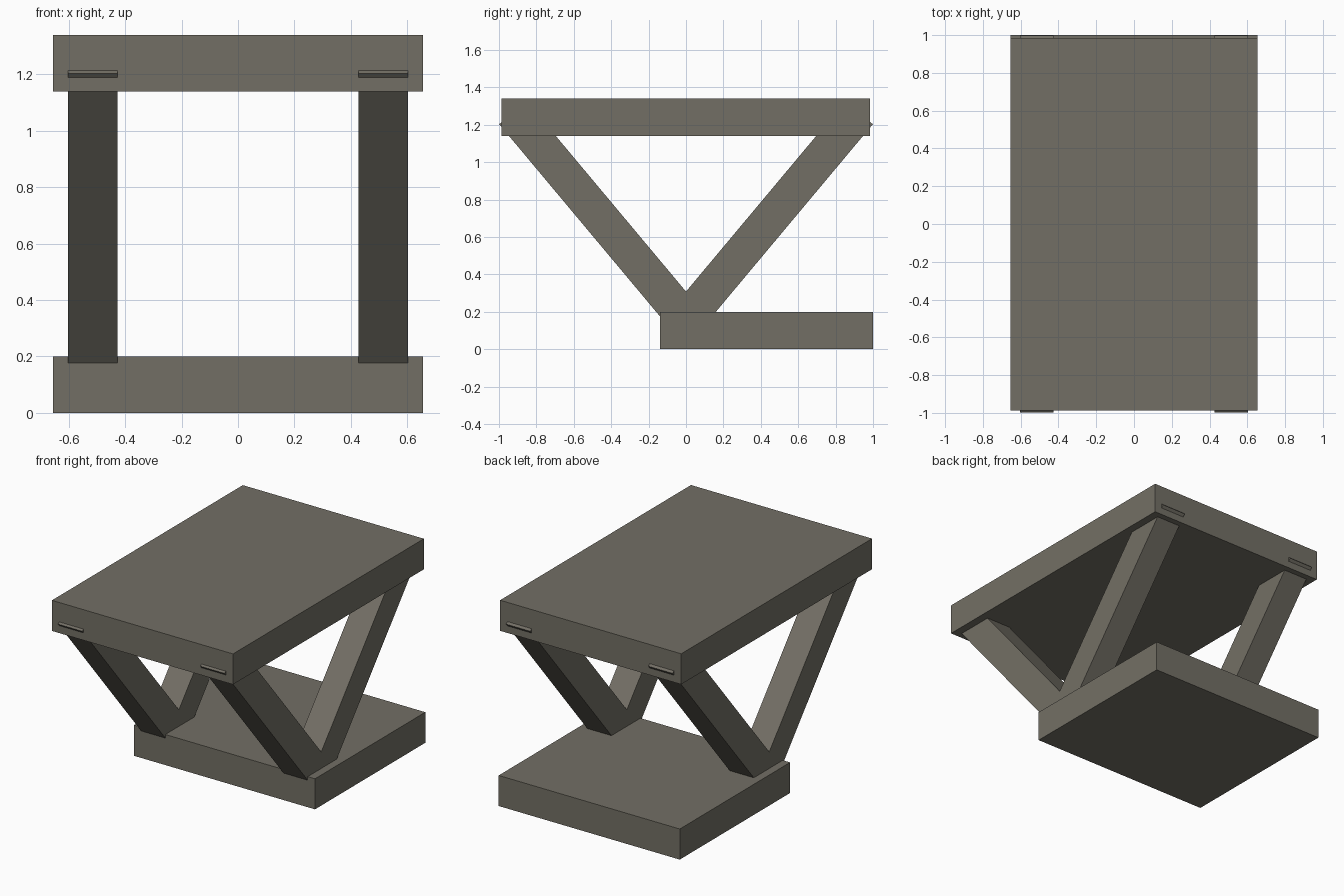
import bpy
import bmesh
from math import atan
from mathutils import Vector, Matrix

cube = bpy.data.objects.get("Cube")
if cube:
    bpy.data.objects.remove(cube, do_unlink=True)

# One warm grey for everything
COLOUR = (0.171, 0.159, 0.130, 1)
grey = bpy.data.materials.new("warm_grey")
grey.use_nodes = True
grey.diffuse_color = COLOUR
grey.node_tree.nodes["Principled BSDF"].inputs["Base Color"].default_value = COLOUR


def box(name, low, high, matrix=Matrix()):
    """Flat-sided box between two corners, then moved by a matrix."""
    low, high = Vector(low), Vector(high)
    bm = bmesh.new()
    place = Matrix.Translation((low + high) / 2) @ Matrix.Diagonal((*(high - low), 1))
    bmesh.ops.create_cube(bm, size=1, matrix=matrix @ place)
    mesh = bpy.data.meshes.new(name)
    bm.to_mesh(mesh)
    bm.free()
    mesh.materials.append(grey)
    obj = bpy.data.objects.new(name, mesh)
    bpy.context.collection.objects.link(obj)
    return obj


# Horizontal slabs
box("seat_slab", (-0.655, -0.987, 1.14), (0.655, 0.985, 1.34))
box("base_slab", (-0.655, -0.14, 0), (0.655, 1, 0.2))

# Slanted struts: each pair forms a V, with the outer top edge showing through the seat
TIP_Y, TIP_Z = 0.999, 1.203
THICKNESS, LENGTH = 0.192, 1.41
LEAN = atan(1 / 1.195)
for side, x in (("left", 0.515), ("right", -0.515)):
    for end, sign in (("front", -1), ("back", 1)):
        turn = Matrix.Translation((x, sign * TIP_Y, TIP_Z)) @ Matrix.Rotation(-sign * LEAN, 4, "X")
        inner = -sign * THICKNESS
        box(f"{end}_{side}_strut", (-0.0875, min(0, inner), -LENGTH),
            (0.0875, max(0, inner), 0), turn)
